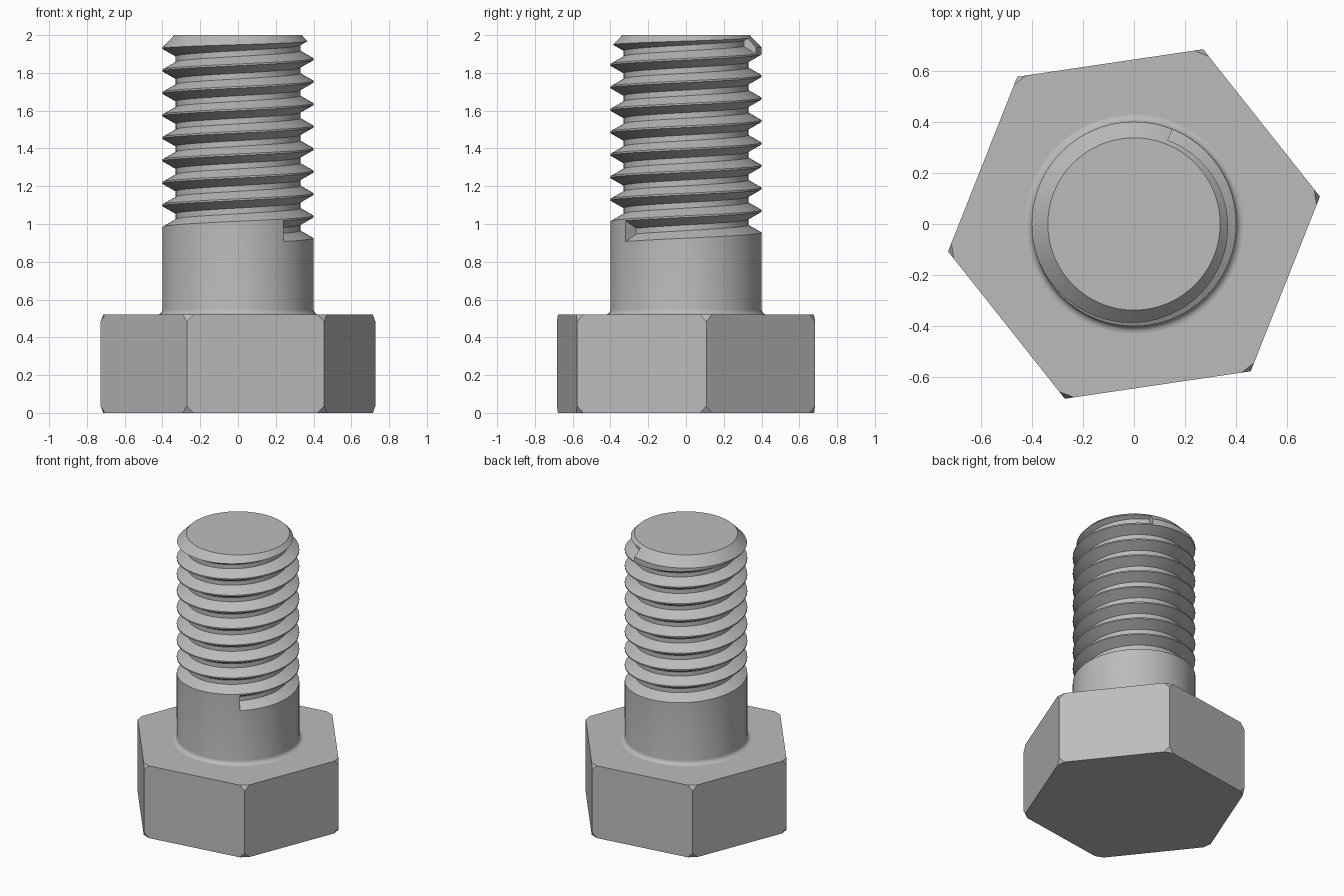
import bpy, bmesh
from math import cos, sin, radians, pi

cube = bpy.data.objects.get("Cube")
if cube:
    bpy.data.objects.remove(cube, do_unlink=True)

steel = bpy.data.materials.new("grey steel")
steel.use_nodes = True
colour = (0.5, 0.5, 0.5, 1)
steel.diffuse_color = colour
steel.node_tree.nodes["Principled BSDF"].inputs["Base Color"].default_value = colour


def add_object(name, bm):
    bmesh.ops.recalc_face_normals(bm, faces=bm.faces)
    mesh = bpy.data.meshes.new(name)
    bm.to_mesh(mesh)
    bm.free()
    mesh.materials.append(steel)
    obj = bpy.data.objects.new(name, mesh)
    bpy.context.collection.objects.link(obj)
    return obj


def bridge(bm, a, b):
    for i in range(len(a)):
        j = (i + 1) % len(a)
        bm.faces.new((a[i], a[j], b[j], b[i]))


def loft(rings):
    """Closed solid through a list of equal-length point rings."""
    bm = bmesh.new()
    loops = [[bm.verts.new(p) for p in ring] for ring in rings]
    for a, b in zip(loops, loops[1:]):
        bridge(bm, a, b)
    bm.faces.new(loops[0])
    bm.faces.new(loops[-1])
    return bm


def circle(radius, z, count, turn=0.0):
    angles = [turn + 2 * pi * i / count for i in range(count)]
    return [(radius * cos(a), radius * sin(a), z) for a in angles]


# Hexagonal head with clipped corners
HEAD_TOP = 0.52
turn = radians(8.4)
bm = loft([circle(0.735, z, 6, turn) for z in (0, HEAD_TOP)])
bmesh.ops.bevel(bm, geom=bm.verts[:], offset=0.036, segments=1,
                affect='VERTICES', profile=0.5)
add_object("hex_head", bm)

# Shank: fillet at the head, straight body, chamfered tip
SHANK, ROOT = 0.4, 0.33
FILLET = 0.028
profile = [(SHANK + FILLET, HEAD_TOP - 0.02)]
for k in range(6):
    a = k * pi / 10
    profile.append((SHANK + FILLET * (1 - sin(a)),
                    HEAD_TOP + FILLET * (1 - cos(a))))
profile += [(SHANK, 1.935), (0.337, 2.0)]
shank = add_object("threaded_shank", loft([circle(r, z, 96) for r, z in profile]))

# Helical groove cutter: trapezoid section swept up a right-hand helix
PITCH, OVER = 0.119, 0.003
START, END = -53, 8 * 360 + 68
slope = 0.04 / (SHANK - ROOT)
section = [(SHANK + OVER, -OVER * slope), (ROOT, 0.04),
           (ROOT, 0.07), (SHANK + OVER, 0.11 + OVER * slope)]
steps = (END - START) // 4
rings = []
for i in range(steps + 1):
    deg = START + (END - START) * i / steps
    a, lift = radians(deg), 0.925 + PITCH * deg / 360
    rings.append([(r * cos(a), r * sin(a), lift + z) for r, z in section])
cutter = add_object("thread_cutter", loft(rings))
cutter.hide_render = True

cut = shank.modifiers.new("thread", 'BOOLEAN')
cut.operation = 'DIFFERENCE'
cut.solver = 'EXACT'
cut.object = cutter
bpy.ops.object.select_all(action='DESELECT')
bpy.context.view_layer.objects.active = shank
shank.select_set(True)
bpy.ops.object.modifier_apply(modifier=cut.name)
bpy.data.objects.remove(cutter, do_unlink=True)
bpy.ops.object.shade_smooth_by_angle(angle=radians(25))
